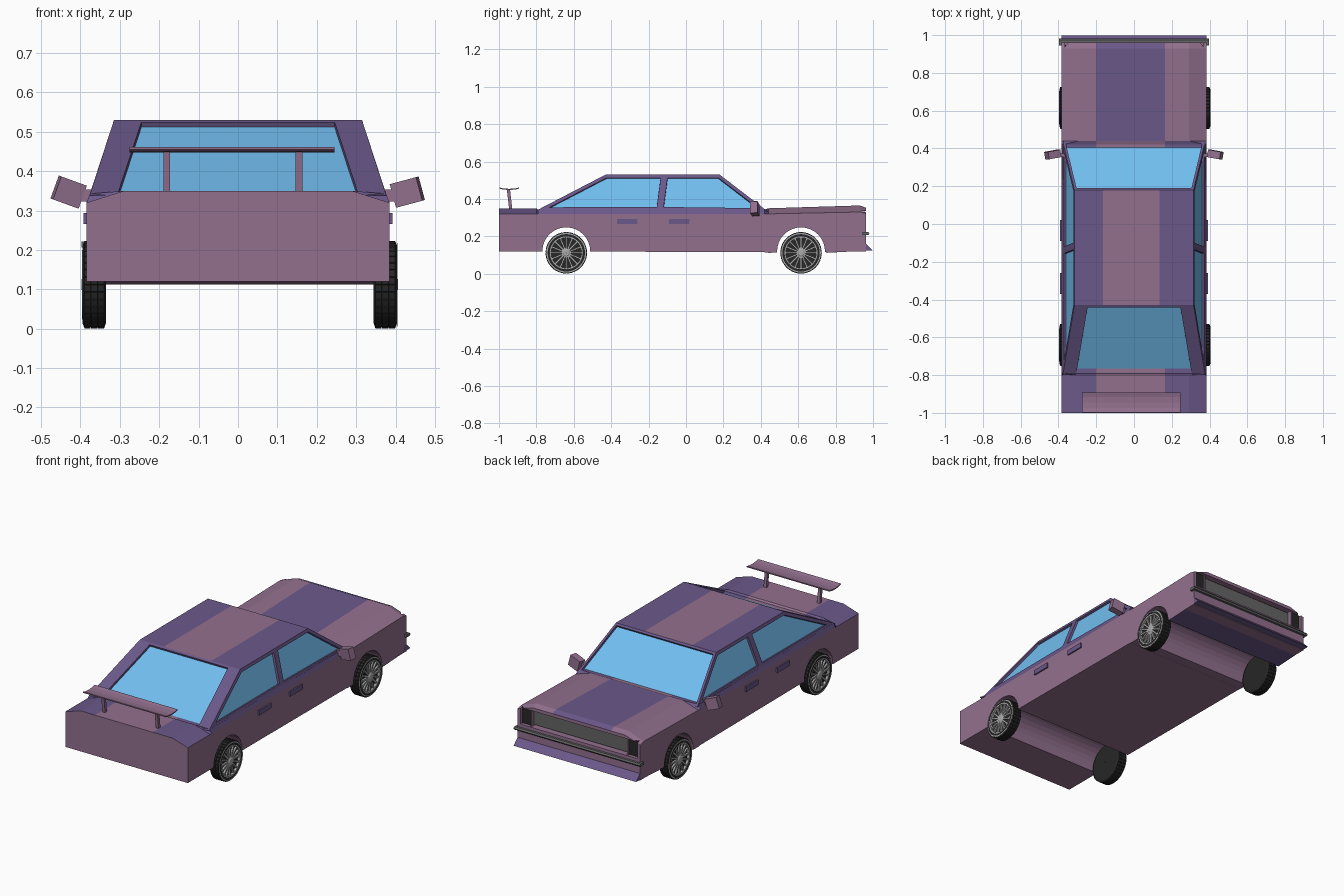
import bpy, bmesh, math
from mathutils import Matrix, Vector

if "Cube" in bpy.data.objects:
    bpy.data.objects.remove(bpy.data.objects["Cube"])


def mat(name, r, g, b):
    m = bpy.data.materials.new(name)
    m.diffuse_color = (r, g, b, 1)
    m.use_nodes = True
    m.node_tree.nodes["Principled BSDF"].inputs["Base Color"].default_value = m.diffuse_color
    return m


MAUVE = mat("mauve_paint", .29, .163, .27)
PURPLE = mat("purple_paint", .147, .098, .254)
GLASS = mat("window_glass", .165, .515, .87)
BLACK = mat("black_rubber", .02, .02, .02)
GREY = mat("dark_grey", .13, .13, .13)
SILVER = mat("silver", .4, .4, .4)


def finish(name, bm, *mats):
    me = bpy.data.meshes.new(name)
    bm.to_mesh(me)
    bm.free()
    for m in mats:
        me.materials.append(m)
    ob = bpy.data.objects.new(name, me)
    bpy.context.collection.objects.link(ob)
    return ob


def add_box(bm, centre, size, rot=Matrix()):
    bmesh.ops.create_cube(bm, size=1, matrix=Matrix.Translation(centre) @ rot @ Matrix.Diagonal((*size, 1)))


def box(name, centre, size, m, rot=Matrix()):
    bm = bmesh.new()
    add_box(bm, centre, size, rot)
    return finish(name, bm, m)


def prism(name, profile, x0, x1, m):
    """Extrude a (y, z) profile along x."""
    bm = bmesh.new()
    f = bm.faces.new([bm.verts.new((x0, y, z)) for y, z in profile])
    ext = bmesh.ops.extrude_face_region(bm, geom=[f])["geom"]
    bmesh.ops.translate(bm, vec=(x1 - x0, 0, 0), verts=[v for v in ext if isinstance(v, bmesh.types.BMVert)])
    bmesh.ops.recalc_face_normals(bm, faces=bm.faces)
    return finish(name, bm, m)


def lathe(bm, profile, n):
    """Revolve (x, r) points about the x axis; returns faces per profile segment."""
    rings = []
    for k in range(n):
        c, s = math.cos(2 * math.pi * k / n), math.sin(2 * math.pi * k / n)
        rings.append([bm.verts.new((x, r * c, r * s)) for x, r in profile])
    return [[bm.faces.new((rings[k][i], rings[k][i + 1], rings[(k + 1) % n][i + 1], rings[(k + 1) % n][i]))
             for k in range(n)] for i in range(len(profile) - 1)]


# Lower body: lofted cross-sections (y, bottom, side height, shoulder x, top height)
W = .385
stations = [(-1, .12, .32, .29, .35), (-.8, .12, .32, .29, .35), (-.79, .12, .32, .376, .343),
            (.42, .115, .32, .376, .343), (.44, .112, .32, .29, .35),
            (.93, .12, .33, .29, .365), (.962, .12, .322, .29, .353)]
bm = bmesh.new()
loops = []
for y, zb, zs, xs, zt in stations:
    pts = [(-W, zb), (-W, zs), (-xs, zt), (-.2, zt), (.165, zt), (xs, zt), (W, zs), (W, zb)]
    loops.append([bm.verts.new((x, y, z)) for x, z in pts])
for i, (a, b) in enumerate(zip(loops, loops[1:])):
    for j in range(8):
        f = bm.faces.new((a[j], a[(j + 1) % 8], b[(j + 1) % 8], b[j]))
        stripe = j == 3
        if 1 <= j <= 5 and (stripe if i >= 4 else not stripe):
            f.material_index = 1
bm.faces.new(loops[0])
bm.faces.new(loops[-1])
bmesh.ops.recalc_face_normals(bm, faces=bm.faces)
body = finish("lower_body", bm, MAUVE, PURPLE)

# Wheel arch channels and grille recess cut out of the body
AXLES = (-.64, .615)
cutters = [box("grille_cutter", (0, .96, .287), (.735, .09, .095), MAUVE)]
for y in AXLES:
    bm = bmesh.new()
    bmesh.ops.create_cone(bm, cap_ends=True, segments=32, radius1=.128, radius2=.128, depth=1.2,
                          matrix=Matrix.Translation((0, y, .12)) @ Matrix.Rotation(math.pi / 2, 4, 'Y'))
    cutters.append(finish("arch_cutter", bm, MAUVE))
bpy.context.view_layer.objects.active = body
for c in cutters:
    mod = body.modifiers.new("cut", 'BOOLEAN')
    mod.operation, mod.solver, mod.object = 'DIFFERENCE', 'EXACT', c
    bpy.ops.object.modifier_apply(modifier=mod.name)
    bpy.data.objects.remove(c)

# Cabin with framed, recessed windows
bm = bmesh.new()


def face(pts, index=0):
    f = bm.faces.new([bm.verts.new(p) for p in pts])
    f.normal_update()
    if f.normal.dot(f.calc_center_median() - Vector((0, -.1, .35))) < 0:
        f.normal_flip()
    f.material_index = index
    return f


RB, RT, FB, FT = (-.80, .338), (-.43, .53), (.437, .333), (.18, .53)
B, T = .377, .315
side_windows = []
for s in (1, -1):
    side_windows.append(face([(s * B, *RB), (s * B, -.14, .34), (s * T, -.115, .53), (s * T, *RT)]))
    side_windows.append(face([(s * B, -.14, .34), (s * B, *FB), (s * T, *FT), (s * T, -.115, .53)]))
    face([(s * B, *RB), (s * .32, *RB), (s * .257, *RT), (s * T, *RT)])
ends = [face([(-.32, *RB), (.32, *RB), (.257, *RT), (-.257, *RT)]),
        face([(-B, *FB), (B, *FB), (T, *FT), (-T, *FT)])]
for x0, x1, index in ((-T, -.165, 0), (-.165, .135, 1), (.135, T, 0)):
    face([(x0, *RT), (x1, *RT), (x1, *FT), (x0, *FT)], index)
for faces, frame in ((side_windows, .018), (ends, .013)):
    bmesh.ops.inset_individual(bm, faces=faces, thickness=frame, use_even_offset=True)
    bmesh.ops.inset_individual(bm, faces=faces, thickness=.001, depth=-.012, use_even_offset=True)
    for f in faces:
        f.material_index = 2
bmesh.ops.remove_doubles(bm, verts=bm.verts, dist=.0001)
finish("cabin", bm, PURPLE, MAUVE, GLASS)

# Nose: lip, grille, lamps, bumper
prism("front_lip", [(.94, .16), (.962, .16), (.997, .125), (.75, .112), (.75, .125), (.94, .13)], -W, W, PURPLE)
box("grille", (0, .928, .287), (.60, .012, .085), GREY)
for s in (1, -1):
    box("headlamp", (s * .336, .932, .287), (.058, .03, .09), BLACK)
    box("lamp_divider", (s * .304, .938, .287), (.008, .036, .094), MAUVE)
prism("front_bumper", [(.945, .206), (.975, .206), (.981, .214), (.975, .222), (.945, .222)], -.397, .397, GREY)

# Door handles and mirrors
for s in (1, -1):
    for y in (-.315, -.035):
        box("door_handle", (s * .386, y, .28), (.014, .11, .028), PURPLE)
    tilt = Matrix.Rotation(-s * math.radians(-16), 4, 'Y') @ Matrix.Rotation(s * math.radians(10), 4, 'Z')
    if s > 0:
        tilt = Matrix.Rotation(math.radians(-15), 4, 'Y') @ Matrix.Rotation(math.radians(-10), 4, 'Z')
    else:
        tilt = Matrix.Rotation(math.radians(20), 4, 'Y') @ Matrix.Rotation(math.radians(10), 4, 'Z')
    box("mirror", (s * .43, .368, .347), (.07, .04, .062), MAUVE, tilt)
    box("mirror_arm", (s * .385, .365, .338), (.04, .018, .03), MAUVE)

# Rear wing on two posts
top = [(-.997, .461), (-.975, .456), (-.945, .454), (-.915, .456), (-.893, .461)]
prism("wing", top + [(y, z - .006) for y, z in reversed(top)], -.275, .245, MAUVE)
for x in (-.181, .155):
    prism("wing_post", [(-.958, .45), (-.941, .45), (-.928, .34), (-.945, .34)], x - .0085, x + .0085, MAUVE)

# Wheels: tyre with raised tread blocks, rim ring, spokes and hub
bm = bmesh.new()
segs = lathe(bm, [(-.03, .0005), (-.03, .096), (-.026, .108), (-.009, .108), (.009, .108), (.026, .108),
                  (.03, .098), (.03, .087), (.016, .087), (.016, .0005)], 36)
bmesh.ops.recalc_face_normals(bm, faces=bm.faces)
for seg in segs[2:5]:
    bmesh.ops.inset_individual(bm, faces=seg, thickness=.0015, depth=.003)
tyre = finish("tyre", bm, BLACK)
bm = bmesh.new()
lathe(bm, [(.017, .088), (.031, .088), (.031, .081), (.017, .081)], 36)
lathe(bm, [(.032, .0005), (.032, .014), (.028, .02), (.016, .02)], 18)
lathe(bm, [(.03, .106), (.0305, .106), (.0305, .100), (.029, .100)], 36)
for k in range(16):
    r = Matrix.Rotation(2 * math.pi * k / 16, 4, 'X')
    add_box(bm, r @ Vector((.023, .05, 0)), (.01, .068, .009), r)
bmesh.ops.recalc_face_normals(bm, faces=bm.faces)
rim = finish("rim", bm, SILVER)
for y in AXLES:
    for x, turn in ((.374, 0), (-.365, math.pi)):
        for part in (tyre, rim):
            ob = bpy.data.objects.new("wheel_" + part.name, part.data)
            ob.location, ob.rotation_euler = (x, y, .112), (0, 0, turn)
            bpy.context.collection.objects.link(ob)
bpy.data.objects.remove(tyre)
bpy.data.objects.remove(rim)
